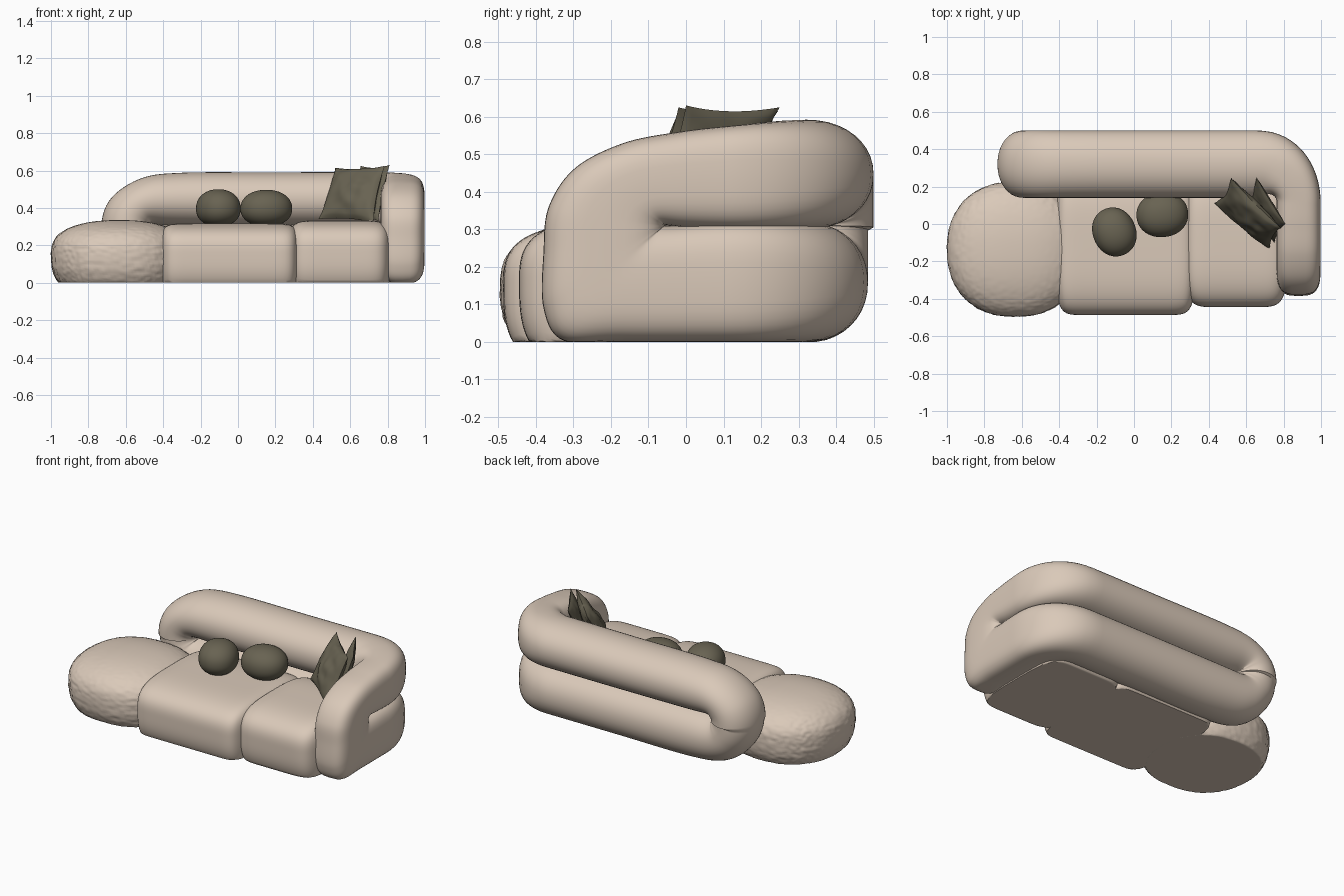
import bpy, bmesh, math
from mathutils import Vector, noise

if "Cube" in bpy.data.objects:
    bpy.data.objects.remove(bpy.data.objects["Cube"], do_unlink=True)


def material(name, rgb):
    mat = bpy.data.materials.new(name)
    mat.use_nodes = True
    mat.diffuse_color = (*rgb, 1)
    mat.node_tree.nodes["Principled BSDF"].inputs["Base Color"].default_value = (*rgb, 1)
    return mat


beige = material("beige fabric", (0.7, 0.585, 0.485))
olive = material("olive fabric", (0.14, 0.125, 0.085))


def finish(name, bm, mat):
    bmesh.ops.remove_doubles(bm, verts=bm.verts, dist=0.0002)
    bmesh.ops.recalc_face_normals(bm, faces=bm.faces)
    mesh = bpy.data.meshes.new(name)
    bm.to_mesh(mesh)
    bm.free()
    mesh.materials.append(mat)
    obj = bpy.data.objects.new(name, mesh)
    bpy.context.collection.objects.link(obj)
    bpy.ops.object.select_all(action="DESELECT")
    obj.select_set(True)
    bpy.context.view_layer.objects.active = obj
    bpy.ops.object.shade_smooth_by_angle(angle=math.radians(50))
    return obj


def spow(v, e):
    return math.copysign(abs(v) ** e, v)


# Soft rounded block: each axis has its own roundness, widest at the waist, flat on the floor
def cushion(name, lo, hi, waist, powers, mat, cuts=28, turn=0.0, bumps=0.0):
    lo, hi = Vector(lo), Vector(hi)
    mid, half = (lo + hi) / 2, (hi - lo) / 2
    bm = bmesh.new()
    bmesh.ops.create_cube(bm, size=2)
    bmesh.ops.subdivide_edges(bm, edges=bm.edges, cuts=cuts, use_grid_fill=True)
    for v in bm.verts:
        d = v.co.copy()
        a, b = 0.0, 1.0
        for _ in range(24):
            t = (a + b) / 2
            if sum(abs(c * t) ** p for c, p in zip(d, powers)) > 1:
                b = t
            else:
                a = t
        height = hi.z - waist if d.z > 0 else waist - lo.z
        p = Vector((d.x * a * half.x, d.y * a * half.y, d.z * a * height))
        if bumps:
            side = 1 - max(0, p.z / height) ** 3
            p *= 1 + bumps * side * noise.noise(p * 50)
        x = p.x * math.cos(turn) - p.y * math.sin(turn)
        y = p.x * math.sin(turn) + p.y * math.cos(turn)
        v.co = (x + mid.x, y + mid.y, max(0, p.z + waist))
    return finish(name, bm, mat)


# Seat: rounded end pouf and two blocks
cushion("end_pouf", (-1.0, -0.495, -0.11), (-0.27, 0.225, 0.335), 0.15, (2.3, 2.2, 2.6), beige,
        cuts=44, bumps=0.012)
cushion("middle_seat", (-0.42, -0.487, -0.1), (0.33, 0.27, 0.317), 0.15, (14, 3.6, 3), beige)
cushion("corner_seat", (0.265, -0.445, -0.1), (0.825, 0.27, 0.333), 0.16, (8, 3.4, 3), beige)

# Back and arm: one hairpin roll, laid out flat along the wall then bent at the corner
BEND_X, BEND_Y, BEND_R = 0.68, 0.12, 0.2
ARC = BEND_R * math.pi / 2


def wall(u):
    """Point and outward direction of the wall centreline at length u."""
    if u < BEND_X:
        return Vector((u, BEND_Y + BEND_R, 0)), Vector((0, 1, 0))
    a = min((u - BEND_X) / BEND_R, math.pi / 2)
    out = Vector((math.sin(a), math.cos(a), 0))
    drop = max(0, u - BEND_X - ARC)
    return Vector((BEND_X, BEND_Y - drop, 0)) + out * BEND_R, out


# Outer edge and inner crease of the roll: (outer u, outer z, inner u, inner z)
LOOP = [(-0.3, 0.588, -0.3, 0.303), (0.2, 0.59, 0.2, 0.3), (0.68, 0.592, 0.68, 0.3),
        (0.85, 0.588, 0.85, 0.3), (1.0, 0.575, 1.0, 0.3), (1.13, 0.56, 1.11, 0.304),
        (1.28, 0.53, 1.165, 0.31), (1.41, 0.463, 1.17, 0.31), (1.48, 0.36, 1.17, 0.31),
        (1.494, 0.24, 1.17, 0.31), (1.494, 0.09, 1.17, 0.31), (1.44, 0.003, 1.17, 0.31),
        (1.28, 0.0, 1.14, 0.31), (1.0, 0.0, 1.0, 0.318), (0.68, 0.0, 0.68, 0.318),
        (0.2, 0.0, 0.2, 0.318), (-0.3, 0.0, -0.3, 0.316), (-0.54, 0.035, -0.44, 0.31),
        (-0.68, 0.15, -0.45, 0.31), (-0.73, 0.3, -0.45, 0.31),
        (-0.68, 0.45, -0.45, 0.31), (-0.52, 0.557, -0.44, 0.31)]


def spline(i, t):
    a, b, c, d = (Vector(LOOP[(i + k) % len(LOOP)]) for k in (-1, 0, 1, 2))
    return b + (c - a) * t / 2 + (a * 2 - b * 5 + c * 4 - d) * t**2 / 2 + (b * 3 - a - c * 3 + d) * t**3 / 2


def hairpin_roll(steps=10, sides=40):
    bm = bmesh.new()
    rings = []
    for k in range(len(LOOP) * steps):
        ou, oz, iu, iz = spline(k // steps, (k % steps) / steps)
        arm = min(1, max(0, (ou - 0.66) / 0.32))
        arm = arm * arm * (3 - 2 * arm)
        depth = 0.18 + (0.118 - 0.18) * arm
        if (oz + iz) / 2 < 0.3:
            depth -= 0.015 * (1 - arm)
        power = 2 / (2.1 + 1.2 * arm)
        ring = []
        for j in range(sides):
            a = 2 * math.pi * j / sides
            f = (1 + spow(math.cos(a), power)) / 2
            base, out = wall(iu + (ou - iu) * f)
            p = base + out * depth * spow(math.sin(a), power)
            ring.append(bm.verts.new((p.x, p.y, max(0, iz + (oz - iz) * f))))
        rings.append(ring)
    for k, ring in enumerate(rings):
        nxt = rings[(k + 1) % len(rings)]
        for j in range(sides):
            i = (j + 1) % sides
            bm.faces.new((ring[j], ring[i], nxt[i], nxt[j]))
    return finish("back_and_arm_roll", bm, beige)


hairpin_roll()

# Ball pillows
cushion("left_ball_pillow", (-0.22, -0.175, 0.3), (0.01, 0.09, 0.5), 0.395, (2.1, 2.1, 2.2), olive,
        cuts=16, turn=0.4)
cushion("right_ball_pillow", (0.013, -0.07, 0.3), (0.29, 0.17, 0.497), 0.395, (2.1, 2.1, 2.2), olive,
        cuts=16, turn=0.1)


# Square pillow stretched between four corners, with pinched corners and wrinkles
def square_pillow(name, corners, thick, n=28):
    bl, br, tr, tl = map(Vector, corners)
    normal = (br - bl).cross(tl - bl).normalized()
    bm = bmesh.new()
    for side in (-1, 1):
        grid = []
        for r in range(n + 1):
            row = []
            for c in range(n + 1):
                u, v = 2 * c / n - 1, 2 * r / n - 1
                s = (1 + u * (1 - 0.09 * (1 - v * v))) / 2
                t = (1 + v * (1 - 0.09 * (1 - u * u))) / 2
                p = bl.lerp(br, s).lerp(tl.lerp(tr, s), t)
                puff = ((1 - u * u) * (1 - v * v)) ** 0.5
                wrinkle = 1 + 0.25 * noise.noise(p * 16)
                row.append(bm.verts.new(p + normal * side * thick * puff * wrinkle))
            grid.append(row)
        for r in range(n):
            for c in range(n):
                bm.faces.new((grid[r][c], grid[r][c + 1], grid[r + 1][c + 1], grid[r + 1][c]))
    return finish(name, bm, olive)


square_pillow("front_square_pillow", [(0.43, 0.11, 0.34), (0.725, -0.135, 0.32),
                                      (0.785, -0.02, 0.625), (0.52, 0.245, 0.615)], 0.055)
square_pillow("rear_square_pillow", [(0.6, 0.12, 0.34), (0.75, -0.1, 0.33),
                                     (0.81, 0.0, 0.63), (0.655, 0.25, 0.625)], 0.03)
